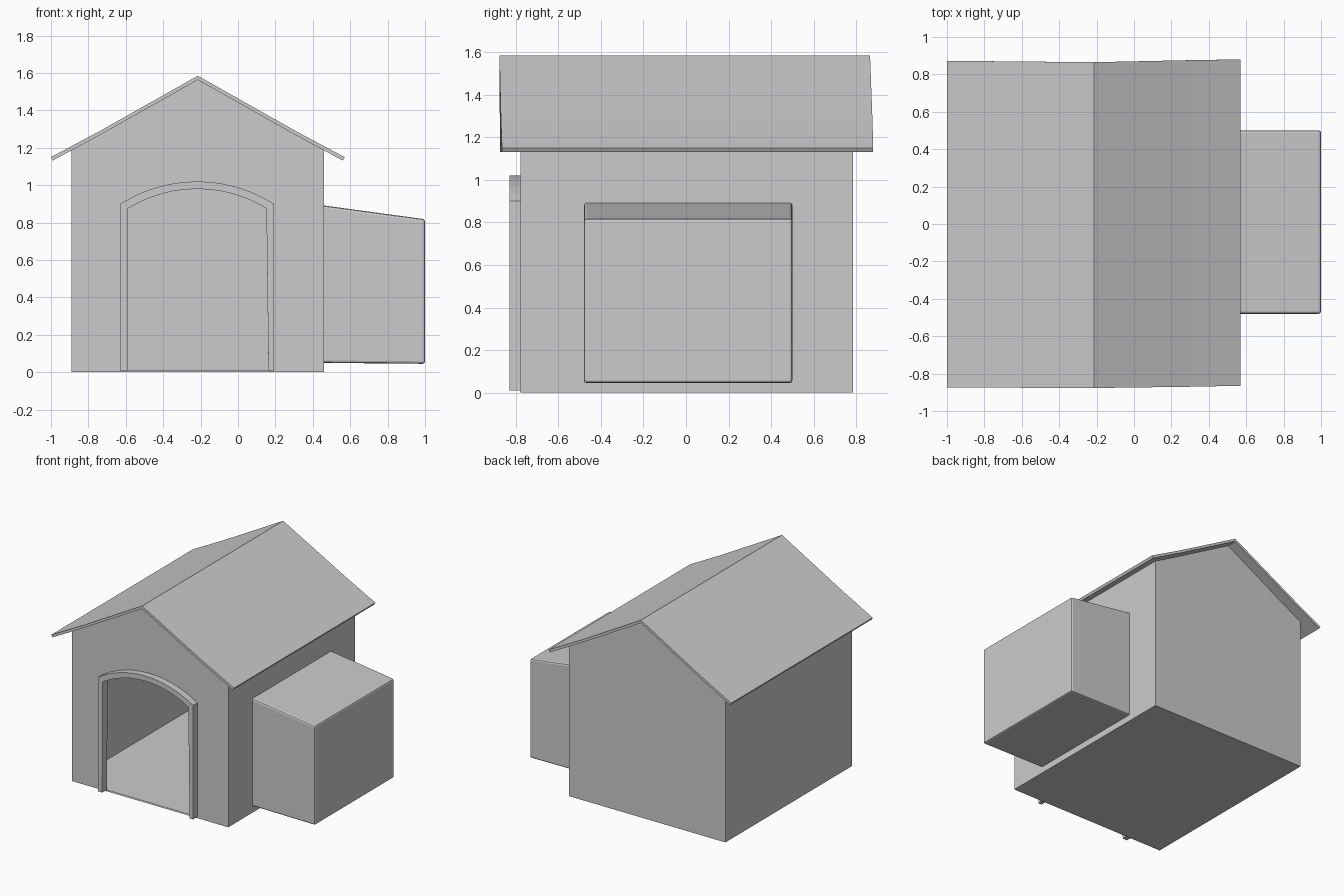
import bpy, bmesh, math

if "Cube" in bpy.data.objects:
    bpy.data.objects.remove(bpy.data.objects["Cube"])


def arc(x0, x1, spring, apex, n=12):
    """Points of a shallow circular arch running from x0 to x1."""
    half, rise = (x1 - x0) / 2, apex - spring
    r = (half * half + rise * rise) / (2 * rise)
    a = math.asin(half / r)
    cx, cz = (x0 + x1) / 2, apex - r
    angles = [-a + 2 * a * i / n for i in range(n + 1)]
    return [(cx + r * math.sin(t), cz + r * math.cos(t)) for t in angles]


def finish(name, bm):
    bmesh.ops.recalc_face_normals(bm, faces=bm.faces)
    mesh = bpy.data.meshes.new(name)
    bm.to_mesh(mesh)
    bm.free()
    ob = bpy.data.objects.new(name, mesh)
    bpy.context.collection.objects.link(ob)
    return ob


def band(name, outer, inner):
    """Strip between two matching rows of (x, z, y_front, y_back) points."""
    bm = bmesh.new()
    rings = []
    for o, i in zip(outer, inner):
        pts = [(o[0], o[2], o[1]), (o[0], o[3], o[1]),
               (i[0], i[3], i[1]), (i[0], i[2], i[1])]
        rings.append([bm.verts.new(p) for p in pts])
    for a, b in zip(rings, rings[1:]):
        for k in range(4):
            m = (k + 1) % 4
            bm.faces.new((a[k], a[m], b[m], b[k]))
    bm.faces.new(rings[0])
    bm.faces.new(rings[-1])
    return finish(name, bm)


RIDGE = -0.215
door = [(-0.592, 0)] + arc(-0.588, 0.152, 0.875, 0.98) + [(0.163, 0)]

# House body: thin gabled shell with an arched doorway
bm = bmesh.new()
F, B = -0.777, 0.785
gable = [(-0.89, 0), (-0.89, 1.19), (RIDGE, 1.565), (0.46, 1.19), (0.46, 0)]
front = [bm.verts.new((x, F, z)) for x, z in gable]
back = [bm.verts.new((x, B, z)) for x, z in gable]
hole = [bm.verts.new((x, F, z)) for x, z in door]
for k in range(4):
    bm.faces.new((front[k], front[k + 1], back[k + 1], back[k]))
bm.faces.new(back)
bm.faces.new(front + hole[::-1])
bm.faces.new((front[0], hole[0], hole[-1], front[4], back[4], back[0]))
body = finish("house_body", bm)
shell = body.modifiers.new("shell", 'SOLIDIFY')
shell.thickness = 0.01
shell.offset = -1

# Roof: two thin, slightly bowed slopes
top = [(-1.0, 1.15, -0.875, 0.872), (-0.74, 1.289, -0.875, 0.87),
       (RIDGE, 1.585, -0.877, 0.865),
       (0.31, 1.289, -0.87, 0.876), (0.57, 1.15, -0.865, 0.88)]
under = [(-0.99, 1.132), (-0.733, 1.271), (RIDGE, 1.563),
         (0.303, 1.271), (0.56, 1.132)]
band("roof", top, [u + t[2:] for u, t in zip(under, top)])

# Door frame standing proud of the front wall
frame_y = (-0.83, -0.775)
outer = [(-0.63, 0.01)] + arc(-0.63, 0.193, 0.90, 1.02) + [(0.193, 0.01)]
inner = [(x, max(z, 0.01)) for x, z in door]
band("door_frame", [p + frame_y for p in outer], [p + frame_y for p in inner])

# Side box with sloping lid and softened outer edges
bm = bmesh.new()
side = [(0.455, 0.05), (0.455, 0.892), (1.0, 0.818), (1.0, 0.045)]
near = [bm.verts.new((x, -0.48, z)) for x, z in side]
far = [bm.verts.new((x, 0.5, z)) for x, z in side]
for k in range(4):
    m = (k + 1) % 4
    bm.faces.new((near[k], near[m], far[m], far[k]))
bm.faces.new(near)
bm.faces.new(far)
bmesh.ops.recalc_face_normals(bm, faces=bm.faces)
edges = [e for e in bm.edges if max(v.co.x for v in e.verts) > 0.9]
bmesh.ops.bevel(bm, geom=edges, offset=0.013, segments=2, profile=0.5,
                affect='EDGES')
finish("side_box", bm)
